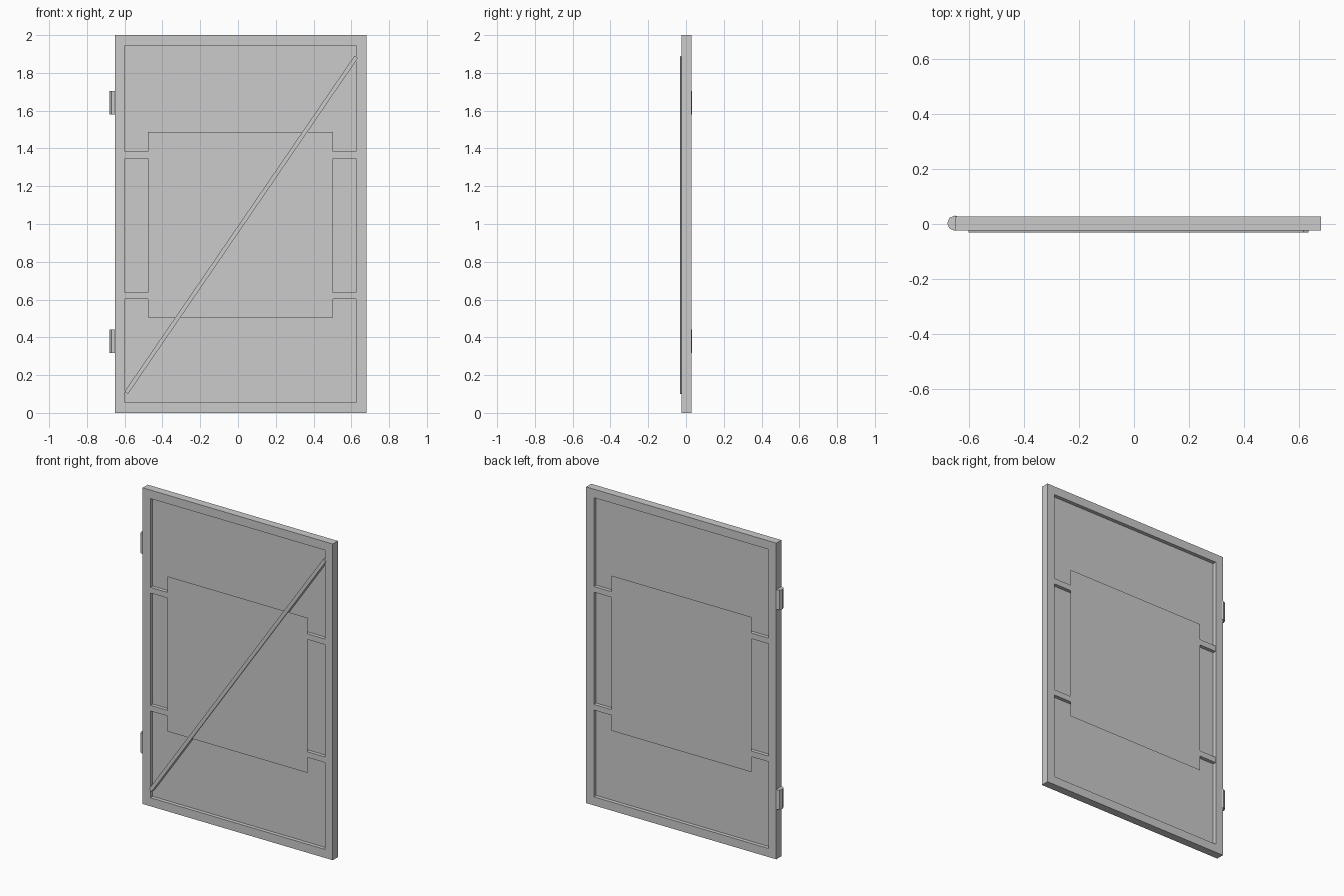
import bpy, bmesh, math
from mathutils import Matrix

if "Cube" in bpy.data.objects:
    bpy.data.objects.remove(bpy.data.objects["Cube"])

X0, X1 = -0.651, 0.679       # outer frame width
YF, YB = -0.023, 0.028       # front and back faces of the frame
W = 0.054                    # frame bar width
CX, CY = (X0 + X1) / 2, (YF + YB) / 2


def finish(name, bm):
    mesh = bpy.data.meshes.new(name)
    bm.to_mesh(mesh)
    bm.free()
    obj = bpy.data.objects.new(name, mesh)
    bpy.context.collection.objects.link(obj)
    return obj


def box(name, x, y, z, angle=0.0):
    """Box from (min, max) ranges, turned about its centre in the door plane."""
    size = [r[1] - r[0] for r in (x, y, z)]
    mid = [(r[0] + r[1]) / 2 for r in (x, y, z)]
    bm = bmesh.new()
    m = Matrix.Translation(mid) @ Matrix.Rotation(-angle, 4, 'Y') @ Matrix.Diagonal((*size, 1))
    bmesh.ops.create_cube(bm, size=1, matrix=m)
    return finish(name, bm)


# Outer frame: one closed ring
bm = bmesh.new()
rings = []
for inset, y in ((0, YF), (W, YF), (W, YB), (0, YB)):
    a, b, c, d = X0 + inset, X1 - inset, inset, 2 - inset
    rings.append([bm.verts.new((px, y, pz)) for px, pz in ((a, c), (b, c), (b, d), (a, d))])
for i in range(4):
    r, s = rings[i], rings[(i + 1) % 4]
    for j in range(4):
        k = (j + 1) % 4
        bm.faces.new((r[j], r[k], s[k], s[j]))
bmesh.ops.recalc_face_normals(bm, faces=bm.faces)
finish("outer_frame", bm)

# Thin infill sheet set midway in the frame
inner = (X0 + W, X1 - W)
box("infill_sheet", inner, (CY - 0.002, CY + 0.002), (W, 2 - W))

# Two horizontal rails
for name, z in (("lower_rail", (0.602, 0.638)), ("upper_rail", (1.348, 1.384))):
    box(name, inner, (YF + 0.001, YB - 0.001), z)

# Flat plates held across the rails, front and back
for name, y, flip in (("front_plate", YF + 0.0005, 1), ("back_plate", YB - 0.0005, -1)):
    bm = bmesh.new()
    pts = [(-0.476, 0.505), (0.503, 0.505), (0.503, 1.486), (-0.476, 1.486)][::flip]
    bm.faces.new([bm.verts.new((px, y, pz)) for px, pz in pts])
    finish(name, bm)

# Diagonal brace on the front
L = 2.155
box("diagonal_brace", (0.017 - L / 2, 0.017 + L / 2), (-0.031, CY),
    (0.995 - 0.011, 0.995 + 0.011), math.radians(55.6))

# Eight-sided hinge barrels on the left edge
for name, z in (("lower_hinge", 0.38), ("upper_hinge", 1.643)):
    bm = bmesh.new()
    bmesh.ops.create_cone(bm, cap_ends=True, segments=8, radius1=0.028, radius2=0.028,
                          depth=0.124, matrix=Matrix.Translation((X0, 0.003, z)))
    finish(name, bm)
